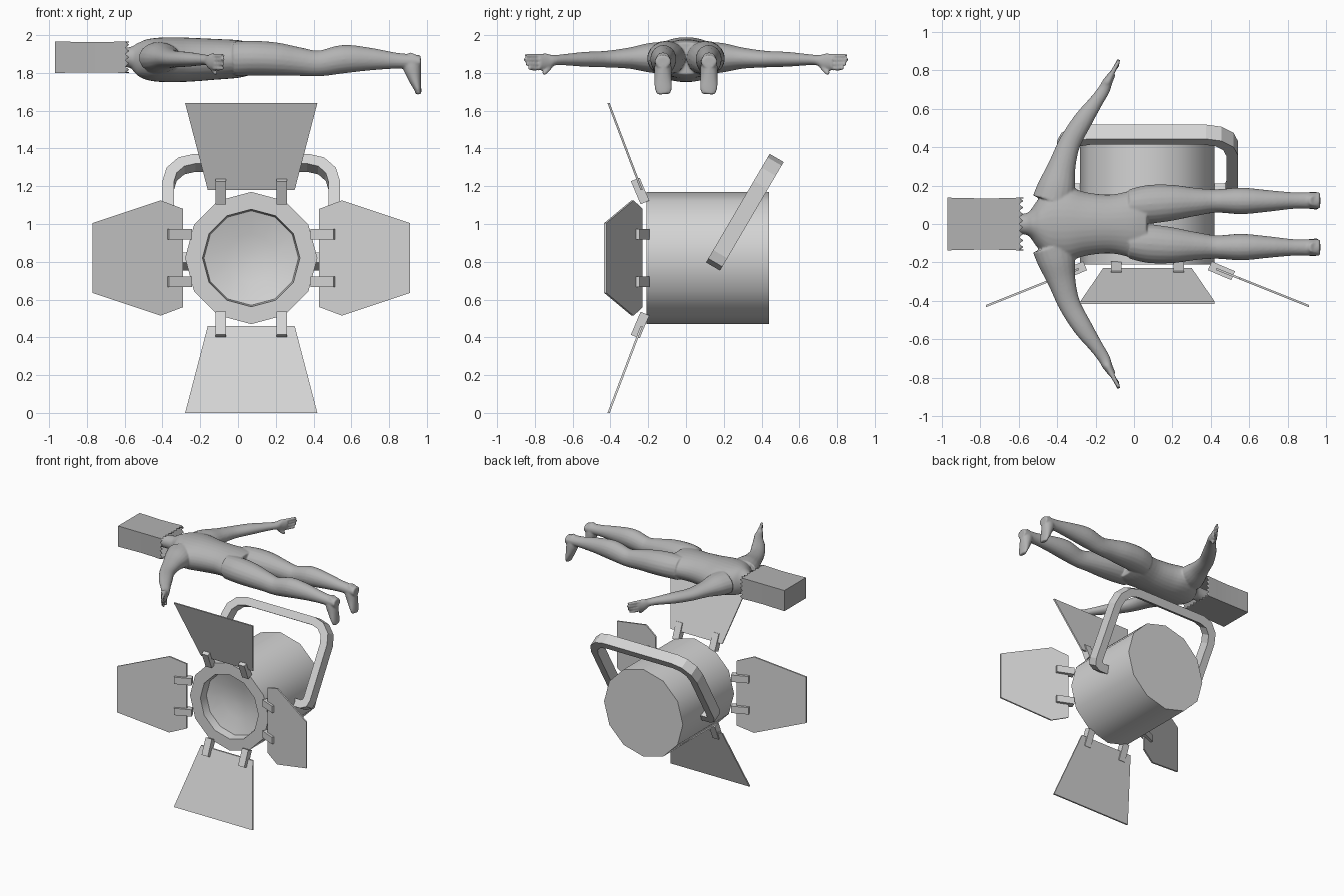
import bpy, bmesh, math
from mathutils import Vector, Matrix

if "Cube" in bpy.data.objects:
    bpy.data.objects.remove(bpy.data.objects["Cube"])

X, Y, Z = Vector((1, 0, 0)), Vector((0, 1, 0)), Vector((0, 0, 1))
CX, CZ = 0.07, 0.82          # lamp axis


def material(name, v):
    m = bpy.data.materials.new(name)
    m.diffuse_color = (v, v, v, 1)
    m.use_nodes = True
    m.node_tree.nodes["Principled BSDF"].inputs["Base Color"].default_value = m.diffuse_color
    return m


LIGHT = material("light grey", 0.66)
MID = material("mid grey", 0.45)


def finish(bm, name, mat, smooth=None):
    bmesh.ops.recalc_face_normals(bm, faces=bm.faces[:])
    me = bpy.data.meshes.new(name)
    bm.to_mesh(me)
    bm.free()
    ob = bpy.data.objects.new(name, me)
    bpy.context.collection.objects.link(ob)
    me.materials.append(mat)
    if smooth:
        bpy.ops.object.select_all(action='DESELECT')
        ob.select_set(True)
        bpy.context.view_layer.objects.active = ob
        bpy.ops.object.shade_smooth_by_angle(angle=math.radians(smooth))
    return ob


def bridge(bm, rings, caps=True):
    """Skin a list of equal closed vertex rings."""
    vs = [[bm.verts.new(p) for p in r] for r in rings]
    n = len(vs[0])
    for a, b in zip(vs, vs[1:]):
        for i in range(n):
            j = (i + 1) % n
            bm.faces.new((a[i], a[j], b[j], b[i]))
    bm.faces.new(vs[0])
    if caps:
        bm.faces.new(vs[-1])


def catmull(s, k=4):
    out = []
    for i in range(len(s) - 1):
        p = [s[max(i - 1, 0)], s[i], s[i + 1], s[min(i + 2, len(s) - 1)]]
        for j in range(k):
            t = j / k
            out.append([0.5 * (2*b + (c-a)*t + (2*a-5*b+4*c-d)*t*t + (3*b-a-3*c+d)*t**3)
                        for a, b, c, d in zip(*p)])
    return out + [list(s[-1])]


def tube(bm, secs, ref, n=20):
    """Loft ellipses: (x, y, z, radius along ref, other radius)."""
    secs = catmull(secs)
    pts = [Vector(s[:3]) for s in secs]
    rings = []
    for i, s in enumerate(secs):
        t = (pts[min(i + 1, len(pts) - 1)] - pts[max(i - 1, 0)]).normalized()
        u = (ref - t * ref.dot(t)).normalized()
        v = t.cross(u)
        rings.append([pts[i] + u * s[3] * math.cos(a) + v * s[4] * math.sin(a)
                      for a in (2 * math.pi * k / n for k in range(n))])
    bridge(bm, rings)


# --- lamp housing: twelve-sided can with a rim and a dished lens
bm = bmesh.new()
prof = [(0.35, 0.44), (0.35, -0.21), (0.258, -0.21), (0.25, -0.145), (0.13, -0.11), (0.03, -0.10)]
bridge(bm, [[(CX + r * math.sin(k * math.pi / 6), y, CZ + r * math.cos(k * math.pi / 6))
             for k in range(12)] for r, y in prof])
finish(bm, "lamp_housing", LIGHT, 35)


# --- barn doors with two clips each, turned about the lamp axis
def door(name, angle, outline, slope, clip_r, clip_s):
    rot = Matrix.Translation((CX, 0, CZ)) @ Matrix.Rotation(angle, 4, 'Y')
    bm = bmesh.new()
    loop = [(s, r) for r, s in outline] + [(-s, r) for r, s in reversed(outline)]
    bridge(bm, [[rot @ Vector((s, -0.235 - slope * (r - 0.36) + o, r)) for s, r in loop]
                for o in (-0.006, 0.006)])
    finish(bm, name, LIGHT)
    bm = bmesh.new()
    for sg in (-1, 1):
        m = (rot @ Matrix.Translation((sg * clip_s, -0.243, clip_r))
             @ Matrix.Rotation(math.radians(23), 4, 'X') @ Matrix.Diagonal((0.055, 0.05, 0.132, 1)))
        bmesh.ops.create_cube(bm, size=1, matrix=m)
    finish(bm, name + "_clips", LIGHT)


end_flap = [(0.36, 0.23), (0.82, 0.35)]
side_flap = [(0.36, 0.26), (0.48, 0.305), (0.84, 0.185)]
door("top_door", 0, end_flap, 0.38, 0.355, 0.162)
door("bottom_door", math.pi, end_flap, 0.38, 0.355, 0.162)
door("right_door", math.pi / 2, side_flap, 0.4, 0.385, 0.125)
door("left_door", -math.pi / 2, side_flap, 0.4, 0.385, 0.125)

# --- tilted yoke: flat bar swept along a rounded path
half = [(0.33, 0.03), (0.40, 0.03), (0.43, 0.045), (0.44, 0.08)]
half += [(0.30 + 0.14 * math.cos(a), 0.496 + 0.14 * math.sin(a))
         for a in (math.pi / 6 * k for k in range(4))]
path = [Vector(p) for p in half] + [Vector((-s, u)) for s, u in reversed(half)]
rings = []
for i, p in enumerate(path):
    d0 = (p - path[i - 1]).normalized() if i else (path[1] - p).normalized()
    d1 = (path[i + 1] - p).normalized() if i < len(path) - 1 else d0
    t = (d0 + d1).normalized()
    n = Vector((-t.y, t.x)) * 0.03 / max(t.dot(d0), 0.5)
    ring = []
    for a, w in ((-1, -0.043), (1, -0.043), (1, 0.043), (-1, 0.043)):
        q = p + n * a
        ring.append((CX + q.x, 0.143 + 0.506 * q.y + 0.863 * w, 0.775 + 0.863 * q.y - 0.506 * w))
    rings.append(ring)
bm = bmesh.new()
bridge(bm, rings)
finish(bm, "yoke", LIGHT)

# --- floating figure, face down, fused from lofted tubes
bm = bmesh.new()
torso = [(-0.70, 1.88, .05, .05), (-0.58, 1.882, .053, .053), (-0.54, 1.88, .07, .078),
         (-0.50, 1.875, .125, .102), (-0.44, 1.87, .185, .115), (-0.35, 1.87, .195, .119),
         (-0.25, 1.87, .165, .116), (-0.12, 1.872, .153, .108), (0, 1.874, .178, .1),
         (0.07, 1.877, .19, .085)]
tube(bm, [(x, 0, z, a, b) for x, z, a, b in torso], Y, 32)
leg = [(-0.02, .095, 1.875, .085, .09), (0.08, .103, 1.878, .1, .092), (0.2, .111, 1.873, .093, .088),
       (0.32, .115, 1.86, .073, .076), (0.43, .12, 1.85, .061, .068), (0.56, .12, 1.873, .069, .075),
       (0.70, .12, 1.873, .056, .06), (0.83, .122, 1.865, .043, .043), (0.93, .122, 1.86, .043, .038),
       (0.968, .122, 1.86, .042, .033)]
foot = [(.94, .122, 1.895, .028, .03), (.92, .122, 1.85, .043, .05), (.933, .122, 1.78, .045, .037),
        (.95, .12, 1.72, .046, .021), (.957, .118, 1.688, .034, .014)]
arm = [(-.42, .12, 1.88, .085, .11), (-.40, .2, 1.88, .077, .097), (-.375, .3, 1.878, .056, .072),
       (-.335, .42, 1.873, .044, .057), (-.265, .54, 1.872, .039, .05), (-.195, .64, 1.87, .03, .036),
       (-.155, .70, 1.867, .028, .031), (-.14, .735, 1.86, .044, .026), (-.112, .782, 1.858, .042, .018)]
thumb = [(-.145, .715, 1.845, .014, .016), (-.13, .735, 1.815, .013, .014), (-.115, .755, 1.795, .01, .011)]


def flip(secs, sg):
    return [(s[0], s[1] * sg, *s[2:]) for s in secs]


for sg in (-1, 1):
    tube(bm, flip(leg, sg), Y)
    tube(bm, flip(foot, sg), Y)
    tube(bm, flip(arm, sg), Z)
    tube(bm, flip(thumb, sg), X, 10)
    for k, tip in enumerate((.832, .846, .856, .85)):
        z = 1.824 + .0225 * k
        tube(bm, flip([(-.125, .765, z, .011, .013), (-.1, .81, z, .011, .012),
                       (-.078, tip, z + .001, .009, .009)], sg), Z, 10)
body = finish(bm, "figure", MID, 180)
rm = body.modifiers.new("fuse", 'REMESH')
rm.mode = 'VOXEL'
rm.voxel_size = 0.0065
rm.use_smooth_shade = True
sm = body.modifiers.new("soften", 'SMOOTH')
sm.factor = 0.5
sm.iterations = 4

# --- paper bag over the head: thin box, open at the neck with a zigzag edge
NY, NZ = 16, 10
rect = [(-1 + 2 * i / NY, -1) for i in range(NY)] + [(1, -1 + 2 * i / NZ) for i in range(NZ)]
rect += [(-y, -z) for y, z in rect]
rings = []
for x, k in ((-0.97, 1), (-0.88, 0.985), (-0.78, 0.97), (-0.68, 0.98), (-0.60, 1), (-0.588, 1)):
    zig = 0.012 if x == -0.588 else 0
    rings.append([(x + (zig if i % 2 else -zig * 0.7), y * 0.137 * k, 1.883 + z * 0.083 * k)
                  for i, (y, z) in enumerate(rect)])
bm = bmesh.new()
bridge(bm, rings, caps=False)
bag = finish(bm, "paper_bag", MID, 35)
bag.modifiers.new("paper", 'SOLIDIFY').thickness = 0.004
